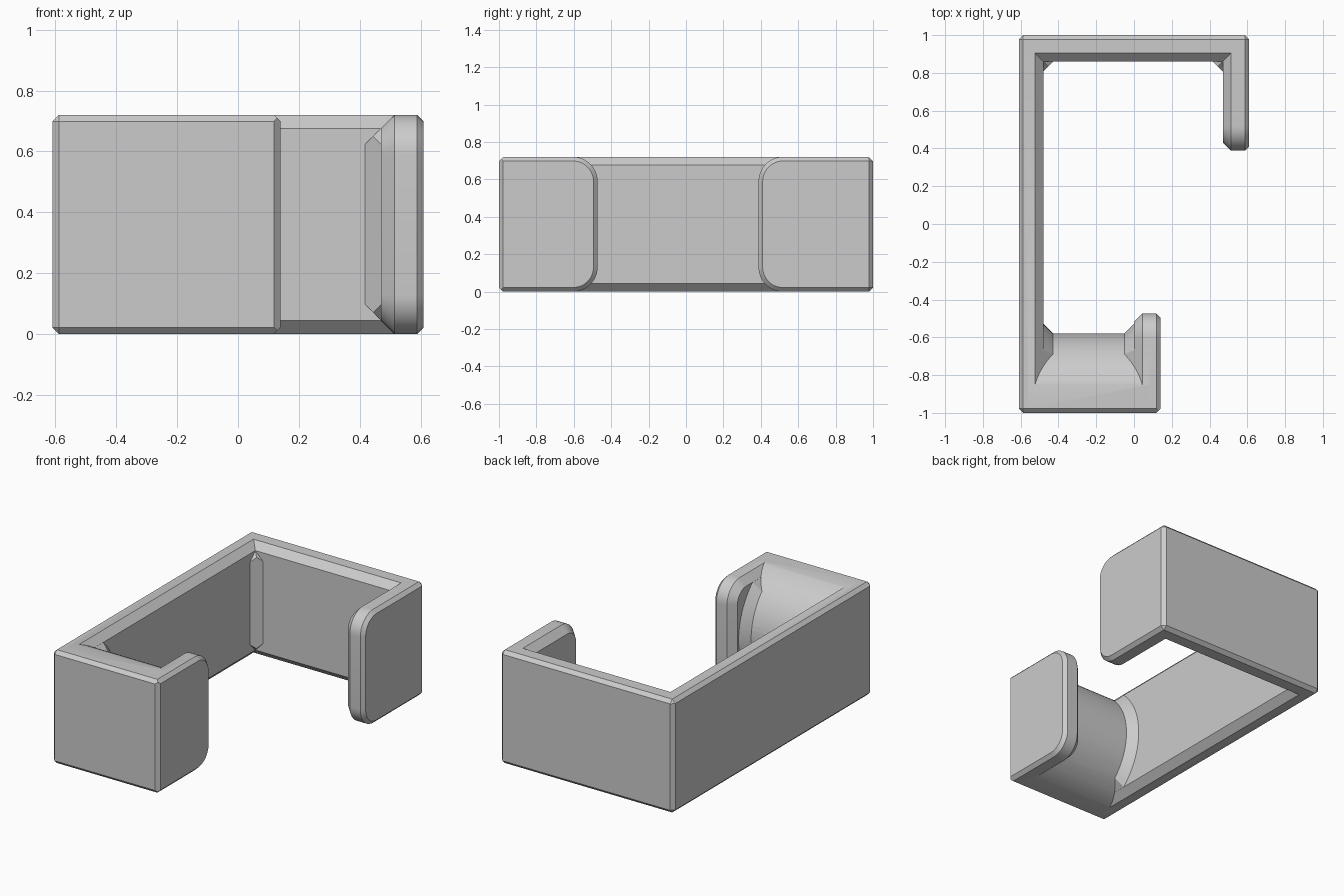
import bpy, bmesh, math, itertools
from mathutils import Vector

if "Cube" in bpy.data.objects:
    bpy.data.objects.remove(bpy.data.objects["Cube"])

H = 0.72            # height of the bracket
EDGE = 0.022        # outer edge chamfer
INNER = 0.044       # inner edge chamfer
LEFT, RIGHT, BACK, LIP = -0.48, 0.47, 0.86, 0.0   # inner wall faces
FILL = 0.052        # chamfered fillet between inner faces
R = 0.375           # saddle radius
EPS = 0.0005

grey = bpy.data.materials.new("plain_grey")
grey.diffuse_color = (0.6, 0.6, 0.6, 1)
grey.use_nodes = True
grey.node_tree.nodes["Principled BSDF"].inputs["Base Color"].default_value = grey.diffuse_color

# Planes of the outer envelope: six sides, twelve edge chamfers, eight corners
HALF = Vector((0.61, 1.0, H / 2))
MIDDLE = Vector((0, 0, H / 2))
ENVELOPE = []
for signs in itertools.product((-1, 0, 1), repeat=3):
    n = Vector(signs)
    count = sum(abs(s) for s in signs)
    if count:
        reach = sum(abs(s) * h for s, h in zip(signs, HALF)) - EDGE * (count - 1)
        ENVELOPE.append((MIDDLE + n * (reach / count), n))


def hull_mesh(points):
    """Closed convex mesh around points."""
    bm = bmesh.new()
    for p in points:
        bm.verts.new(p)
    bmesh.ops.remove_doubles(bm, verts=bm.verts[:], dist=1e-5)
    bmesh.ops.convex_hull(bm, input=bm.verts[:])
    loose = [v for v in bm.verts if not v.link_faces]
    bmesh.ops.delete(bm, geom=loose, context='VERTS')
    bmesh.ops.recalc_face_normals(bm, faces=bm.faces[:])
    return bm


def solid(name, points, planes=()):
    """Convex solid around points, trimmed by planes and by the envelope."""
    bm = hull_mesh(points)
    for co, no in list(planes) + ENVELOPE:
        unit = no.normalized()
        if all((v.co - co).dot(unit) < 1e-6 for v in bm.verts):
            continue
        bmesh.ops.bisect_plane(bm, geom=bm.verts[:] + bm.edges[:] + bm.faces[:], dist=1e-6,
                               plane_co=co, plane_no=unit, clear_outer=True)
        pts = [v.co.copy() for v in bm.verts]
        bm.free()
        bm = hull_mesh(pts)
    mesh = bpy.data.meshes.new(name)
    bm.to_mesh(mesh)
    bm.free()
    ob = bpy.data.objects.new(name, mesh)
    bpy.context.collection.objects.link(ob)
    return ob


def block(lo, hi):
    return list(itertools.product(*zip(lo, hi)))


def chamfers(face, d, gap=0.0):
    """Top and bottom chamfer planes of a wall whose inner side faces d."""
    d = Vector(d)
    p = d * (face * (d.x + d.y) - INNER - gap)
    return [(p + Vector((0, 0, H)), d + Vector((0, 0, 1))), (p, d - Vector((0, 0, 1)))]


def plate(name, x_in, x_out, y_end, s, y_far, planes=()):
    """Upright plate with rounded free corners and chamfered edges."""
    pts = []
    for x, d in ((x_in, INNER), (x_in + INNER, 0), (x_out - EDGE, 0), (x_out, EDGE)):
        r, y = 0.13 - d, y_end - s * d
        pts += [(x, y_far, d), (x, y_far, H - d)]
        for i in range(13):
            a = math.pi / 2 * i / 12
            yy, z = y - s * r * (1 - math.cos(a)), d + r * (1 - math.sin(a))
            pts += [(x, yy, z), (x, yy, H - z)]
    return solid(name, pts, planes)


def drum(name, x0, r0, x1, r1, planes=()):
    """Round bar along x that shapes the saddle."""
    pts = [(x, -0.955 + r * math.cos(a), H / 2 + r * math.sin(a))
           for x, r in ((x0, r0), (x1, r1))
           for a in (2 * math.pi * i / 80 for i in range(80))]
    return solid(name, pts, planes)


def volume(mesh):
    bm = bmesh.new()
    bm.from_mesh(mesh)
    closed = all(e.is_manifold for e in bm.edges)
    v = bm.calc_volume(signed=True) if bm.faces else 0
    bm.free()
    return v, closed


def merge(body, part):
    """Union part into body; plainly join the two if no solver gives a sound result."""
    va, vb = volume(body.data)[0], volume(part.data)[0]
    done = None
    for solver in ('MANIFOLD', 'EXACT'):
        mod = body.modifiers.new("union", 'BOOLEAN')
        mod.operation, mod.solver, mod.object = 'UNION', solver, part
        bpy.context.view_layer.update()
        deps = bpy.context.evaluated_depsgraph_get()
        mesh = bpy.data.meshes.new_from_object(body.evaluated_get(deps))
        body.modifiers.clear()
        v, closed = volume(mesh)
        if closed and max(va, vb) - 1e-5 < v < va + vb - 1e-6:
            done = mesh
            break
    if done is None:
        bm = bmesh.new()
        bm.from_mesh(body.data)
        bm.from_mesh(part.data)
        done = bpy.data.meshes.new("joined")
        bm.to_mesh(done)
        bm.free()
    body.data = done
    bpy.data.objects.remove(part)


TOWARD_R, TOWARD_L, TOWARD_F = (1, 0, 0), (-1, 0, 0), (0, -1, 0)

# Main walls
bracket = solid("hook_bracket", block((-0.7, -1.1, -0.1), (LEFT, 1.1, 0.82)),
                chamfers(LEFT, TOWARD_R))
parts = [
    solid("back_wall", block((-0.7, BACK, -0.12), (0.7, 1.12, 0.84)), chamfers(BACK, TOWARD_F)),
    plate("back_hook", RIGHT, 0.61, 0.388, -1, 1.15),
    # Rounded saddle and front lip
    drum("saddle", -0.56, R, 0.08, R),
    plate("front_lip", LIP, 0.14, -0.473, 1, -1.15,
          [(Vector((0.14 - EDGE, -1, 0)), Vector((1, -1, 0)))]),
    # Fillets between the saddle and its two walls
    drum("saddle_fillet_left", -0.55, R + FILL + 0.07, LEFT + FILL, R - EPS,
         chamfers(LEFT, TOWARD_R, EPS)),
    drum("saddle_fillet_right", LIP - FILL, R - EPS, 0.05, R + FILL + 0.05,
         chamfers(LIP, TOWARD_L, EPS)),
]

# Fillets in the two back corners
for name, x, s, d in (("corner_left", LEFT, 1, TOWARD_R), ("corner_right", RIGHT, -1, TOWARD_L)):
    tri = ((x - s * 0.06, BACK - FILL - 0.06), (x + s * (FILL + 0.06), BACK + 0.06),
           (x - s * 0.06, BACK + 0.06))
    parts.append(solid(name, [(px, py, z) for px, py in tri for z in (-0.11, 0.83)],
                       chamfers(x, d, EPS) + chamfers(BACK, TOWARD_F, EPS)))

for part in parts:
    merge(bracket, part)

# Clean flat faces and finish
bm = bmesh.new()
bm.from_mesh(bracket.data)
bmesh.ops.dissolve_limit(bm, angle_limit=0.003, verts=bm.verts[:], edges=bm.edges[:])
for f in bm.faces:
    f.material_index = 0
bm.to_mesh(bracket.data)
bm.free()
bracket.data.materials.clear()
bracket.data.materials.append(grey)
bpy.context.view_layer.objects.active = bracket
bracket.select_set(True)
bpy.ops.object.shade_smooth_by_angle(angle=math.radians(25))
